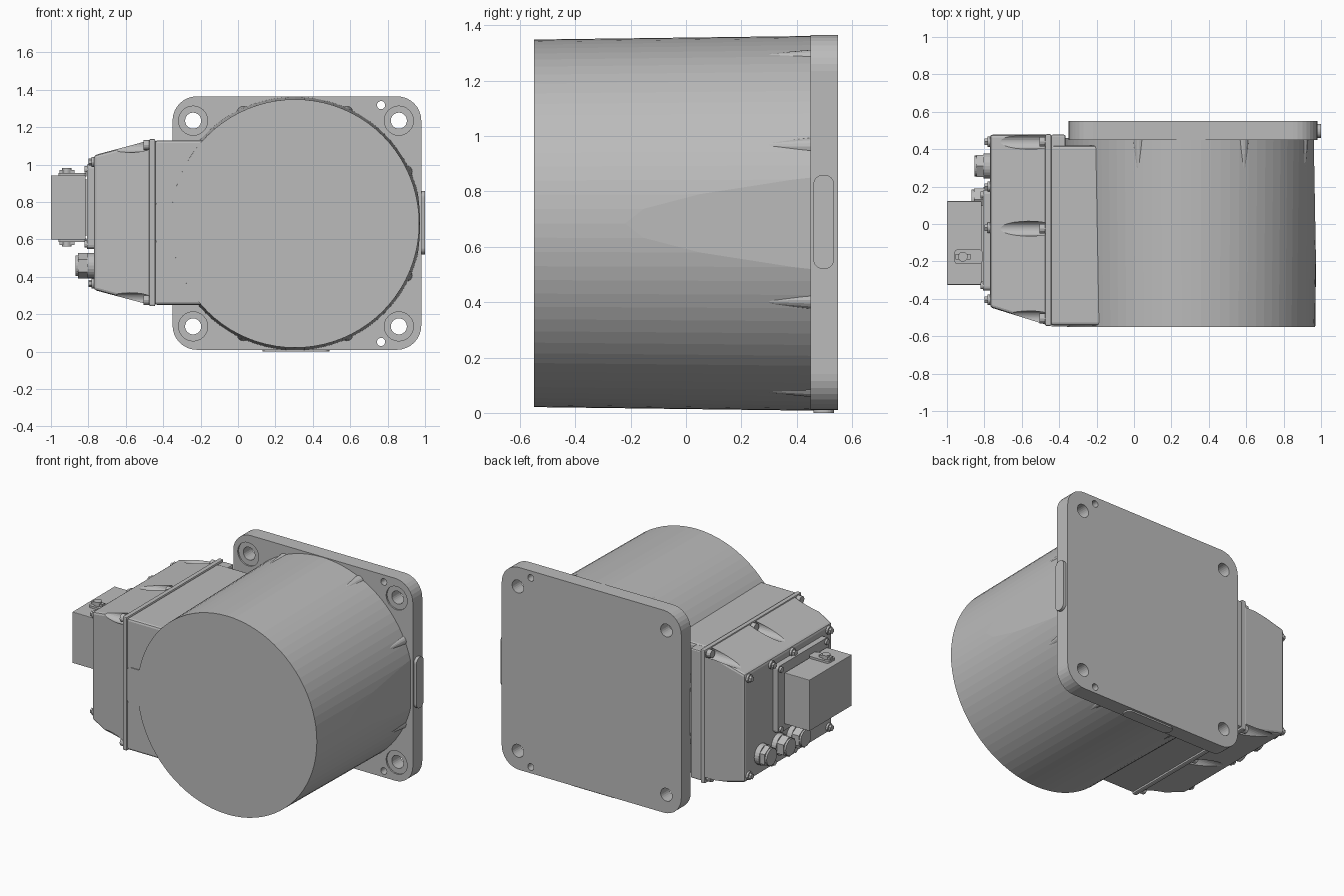
import bpy, bmesh
from math import sin, cos, radians, pi
from mathutils import Vector, Matrix

if "Cube" in bpy.data.objects:
    bpy.data.objects.remove(bpy.data.objects["Cube"])

grey = bpy.data.materials.new("motor grey")
grey.use_nodes = True
grey.diffuse_color = (0.5, 0.5, 0.5, 1)
grey.node_tree.nodes["Principled BSDF"].inputs["Base Color"].default_value = (0.5, 0.5, 0.5, 1)


def finish(name, bm):
    bmesh.ops.recalc_face_normals(bm, faces=bm.faces[:])
    mesh = bpy.data.meshes.new(name)
    bm.to_mesh(mesh)
    bm.free()
    mesh.materials.append(grey)
    obj = bpy.data.objects.new(name, mesh)
    bpy.context.collection.objects.link(obj)
    return obj


def bevel(bm, edges, size, segments=2):
    bmesh.ops.bevel(bm, geom=edges, offset=size, segments=segments,
                    profile=0.5, affect='EDGES')


def box_mesh(lo, hi):
    bm = bmesh.new()
    bmesh.ops.create_cube(bm, size=1)
    for v in bm.verts:
        v.co = [lo[i] if v.co[i] < 0 else hi[i] for i in range(3)]
    return bm


def box(name, lo, hi, size=0.0):
    bm = box_mesh(lo, hi)
    if size:
        bevel(bm, bm.edges[:], size)
    return finish(name, bm)


def slab(name, lo, hi, axis, radius, segments=8):
    """Box whose four edges along one axis are rounded."""
    bm = box_mesh(lo, hi)
    edges = [e for e in bm.edges
             if abs((e.verts[0].co - e.verts[1].co)[axis]) > 1e-4]
    bevel(bm, edges, radius, segments)
    return finish(name, bm)


def rod_mesh(start, end, r1, r2=None, sides=24):
    start, end = Vector(start), Vector(end)
    axis = end - start
    bm = bmesh.new()
    turn = axis.to_track_quat('Z', 'Y').to_matrix().to_4x4()
    bmesh.ops.create_cone(bm, cap_ends=True, segments=sides, radius1=r1,
                          radius2=r1 if r2 is None else r2, depth=axis.length,
                          matrix=Matrix.Translation((start + end) / 2) @ turn)
    return bm


def rod(name, *args, **kw):
    return finish(name, rod_mesh(*args, **kw))


def cut(target, cutter):
    """Subtract the cutter, then discard it."""
    mod = target.modifiers.new("cut", 'BOOLEAN')
    mod.operation, mod.solver, mod.object = 'DIFFERENCE', 'EXACT', cutter
    bpy.context.view_layer.objects.active = target
    bpy.ops.object.modifier_apply(modifier=mod.name)
    bpy.data.objects.remove(cutter)


CX, CZ = 0.305, 0.685

# Mounting plate with rounded corners and countersunk bolt holes
plate = slab("mounting_plate", (-0.35, 0.45, 0.01), (0.98, 0.55, 1.365), 1, 0.13)
for side in (-1, 1):
    for x in (-0.24, 0.86):
        z = CZ + side * 0.55
        cut(plate, rod("hole_cutter", (x, 0.4, z), (x, 0.6, z), 0.043))
        cut(plate, rod("seat_cutter", (x, 0.4, z), (x, 0.46, z), 0.078))
    z = CZ + side * 0.633
    cut(plate, rod("pin_cutter", (0.765, 0.4, z), (0.765, 0.6, z), 0.022))

# Raised pads on the plate rim
slab("side_pad", (0.96, 0.46, 0.52), (1.0, 0.535, 0.86), 0, 0.035)
slab("bottom_pad", (0.13, 0.46, 0), (0.49, 0.535, 0.03), 2, 0.035)

# Drum, slightly tapered, with a flat trimmed on its outer side
bm = rod_mesh((CX, -0.55, CZ), (CX, 0.46, CZ), 0.664, 0.677, 80)
bmesh.ops.bisect_plane(bm, geom=bm.verts[:] + bm.edges[:] + bm.faces[:],
                       plane_co=(0.972, -0.15, CZ), plane_no=(1, 0.018, 0),
                       clear_outer=True)
bmesh.ops.holes_fill(bm, edges=[e for e in bm.edges if e.is_boundary])
finish("motor_drum", bm)

# Small tapered ribs around the drum next to the plate
for angle in (25, 65, 115, -25, -65, -115):
    c, s = cos(radians(angle)), sin(radians(angle))
    rod("drum_rib", (CX + 0.66 * c, 0.3, CZ + 0.66 * s),
        (CX + 0.655 * c, 0.455, CZ + 0.655 * s), 0.015, 0.034, 16)

# Side housing joining the drum
box("side_housing", (-0.445, -0.542, 0.25), (-0.1, 0.42, 1.13), 0.015)
box("housing_back_rim", (-0.445, 0.3, 0.255), (-0.365, 0.478, 1.125), 0.01)
slab("front_tab", (-0.44, -0.547, 0.57), (-0.3, -0.53, 0.81), 1, 0.025, 3)
box("cover_rim", (-0.475, -0.546, 0.243), (-0.442, 0.48, 1.137), 0.008)

# Tapered end cover
bm = box_mesh((-0.77, -0.542, 0.247), (-0.46, 0.478, 1.133))
for v in bm.verts:
    if v.co.x < -0.6:
        v.co.z = CZ + 0.005 + (0.36 if v.co.z > CZ else -0.36)
        v.co.y = max(v.co.y, -0.445)
bevel(bm, bm.edges[:], 0.015)
cover = finish("end_cover", bm)

# Screw pockets and their screws along the cover's upper and lower slopes
for side in (-1, 1):
    for y in (-0.505, -0.025, 0.44):
        z = 0.69 + side * 0.415
        cut(cover, rod("pocket_cutter", (-0.8, y, z), (-0.475, y, z), 0.04))
        rod("cover_screw", (-0.505, y, z), (-0.47, y, z), 0.026, sides=12)

# Screws on the end face
for side in (-1, 1):
    for y in (-0.405, -0.02, 0.2, 0.44):
        z = 0.69 + side * 0.325
        rod("end_washer", (-0.784, y, z), (-0.765, y, z), 0.027, sides=16)
        rod("end_screw", (-0.8, y, z), (-0.78, y, z), 0.019, sides=6)

# Rectangular connector with flange, flange screws and locking pegs
slab("connector_flange", (-0.808, -0.355, 0.55), (-0.765, 0.18, 1.0), 0, 0.02, 3)
box("connector_neck", (-0.83, -0.31, 0.62), (-0.8, 0.10, 0.92))
box("connector_body", (-1.0, -0.325, 0.6), (-0.815, 0.122, 0.942), 0.003)
for y in (-0.33, 0.155):
    for z in (0.575, 0.975):
        rod("flange_screw", (-0.822, y, z), (-0.8, y, z), 0.018, sides=12)
for side in (-1, 1):
    def at(d):
        return 0.771 + side * d
    rod("locking_peg", (-0.915, -0.175, at(0.16)), (-0.915, -0.175, at(0.21)), 0.026, sides=16)
    lo, hi = sorted((at(0.165), at(0.185)))
    slab("locking_lever", (-0.96, -0.215, lo), (-0.81, -0.135, hi), 2, 0.02, 4)
    lo, hi = sorted((at(0.185), at(0.2)))
    box("lever_bar", (-0.955, -0.19, lo), (-0.875, -0.16, hi))

# Cable glands in a row below the connector
for y, tip in ((0.31, -0.853), (0.13, -0.868), (-0.03, -0.868)):
    rod("gland_collar", (-0.805, y, 0.46), (-0.765, y, 0.46), 0.068, sides=24)
    rod("gland_nut", (tip + 0.012, y, 0.46), (-0.8, y, 0.46), 0.068, sides=6)
    rod("gland_cap", (tip, y, 0.46), (tip + 0.02, y, 0.46), 0.055, sides=24)
